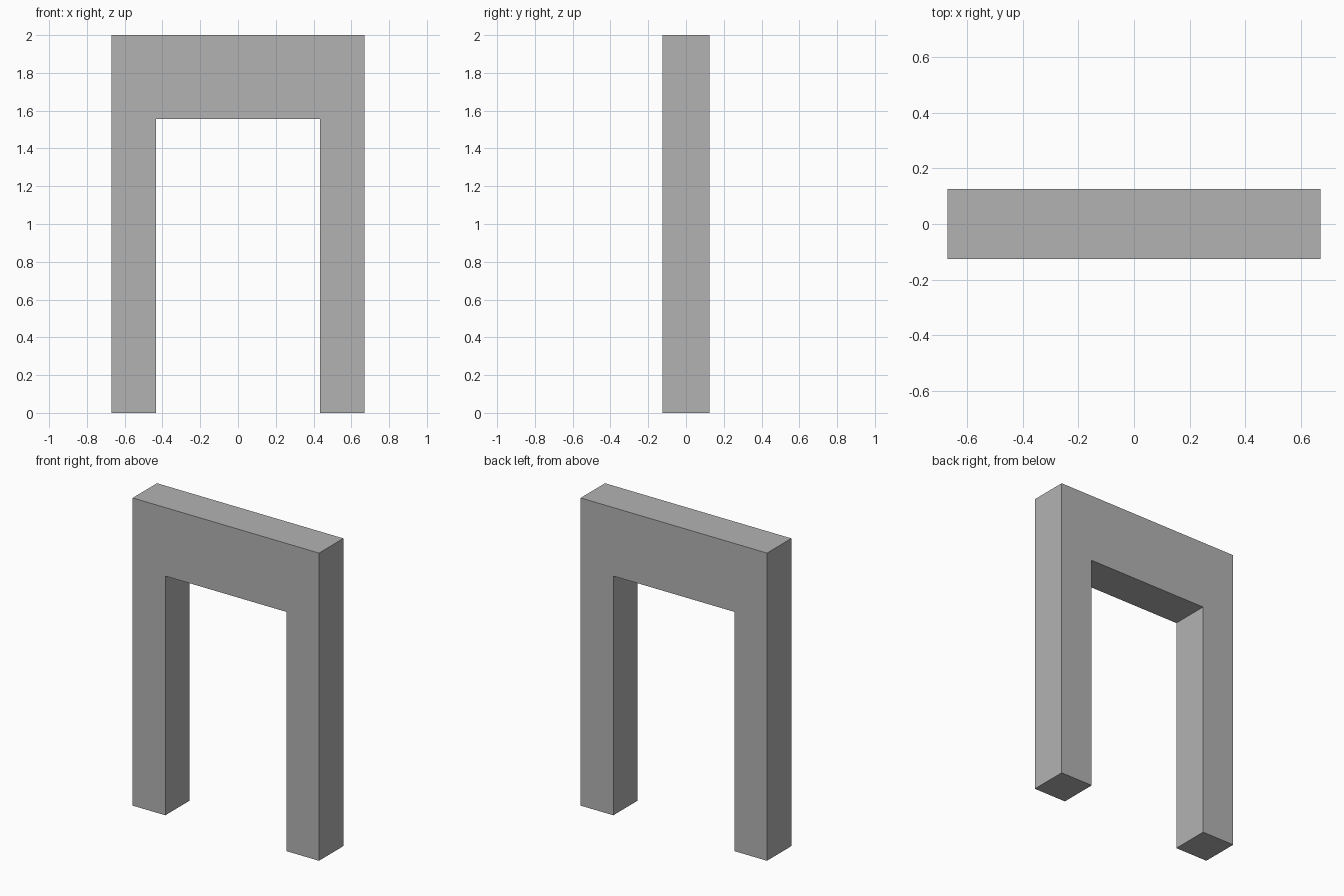
import bpy
import bmesh

cube = bpy.data.objects.get("Cube")
if cube:
    bpy.data.objects.remove(cube, do_unlink=True)

HALF_WIDTH, HALF_OPENING = 0.67, 0.435
HEIGHT, OPENING_HEIGHT = 2.0, 1.555
DEPTH = 0.25

# Plain grey material
grey = bpy.data.materials.new("plain_grey")
grey.use_nodes = True
colour = (0.45, 0.45, 0.45, 1)
grey.diffuse_color = colour
grey.node_tree.nodes["Principled BSDF"].inputs["Base Color"].default_value = colour

# Front profile: right half, mirrored to the left
half = [(HALF_OPENING, OPENING_HEIGHT), (HALF_OPENING, 0),
        (HALF_WIDTH, 0), (HALF_WIDTH, HEIGHT)]
profile = half + [(-x, z) for x, z in reversed(half)]

# Doorway frame: two posts and a deep lintel, extruded front to back
bm = bmesh.new()
face = bm.faces.new([bm.verts.new((x, -DEPTH / 2, z)) for x, z in profile])
extruded = bmesh.ops.extrude_face_region(bm, geom=[face], use_keep_orig=True)
back = [g for g in extruded["geom"] if isinstance(g, bmesh.types.BMVert)]
bmesh.ops.translate(bm, verts=back, vec=(0, DEPTH, 0))
bmesh.ops.recalc_face_normals(bm, faces=bm.faces[:])

mesh = bpy.data.meshes.new("doorway_frame")
bm.to_mesh(mesh)
bm.free()
mesh.materials.append(grey)
frame = bpy.data.objects.new("doorway_frame", mesh)
bpy.context.collection.objects.link(frame)
